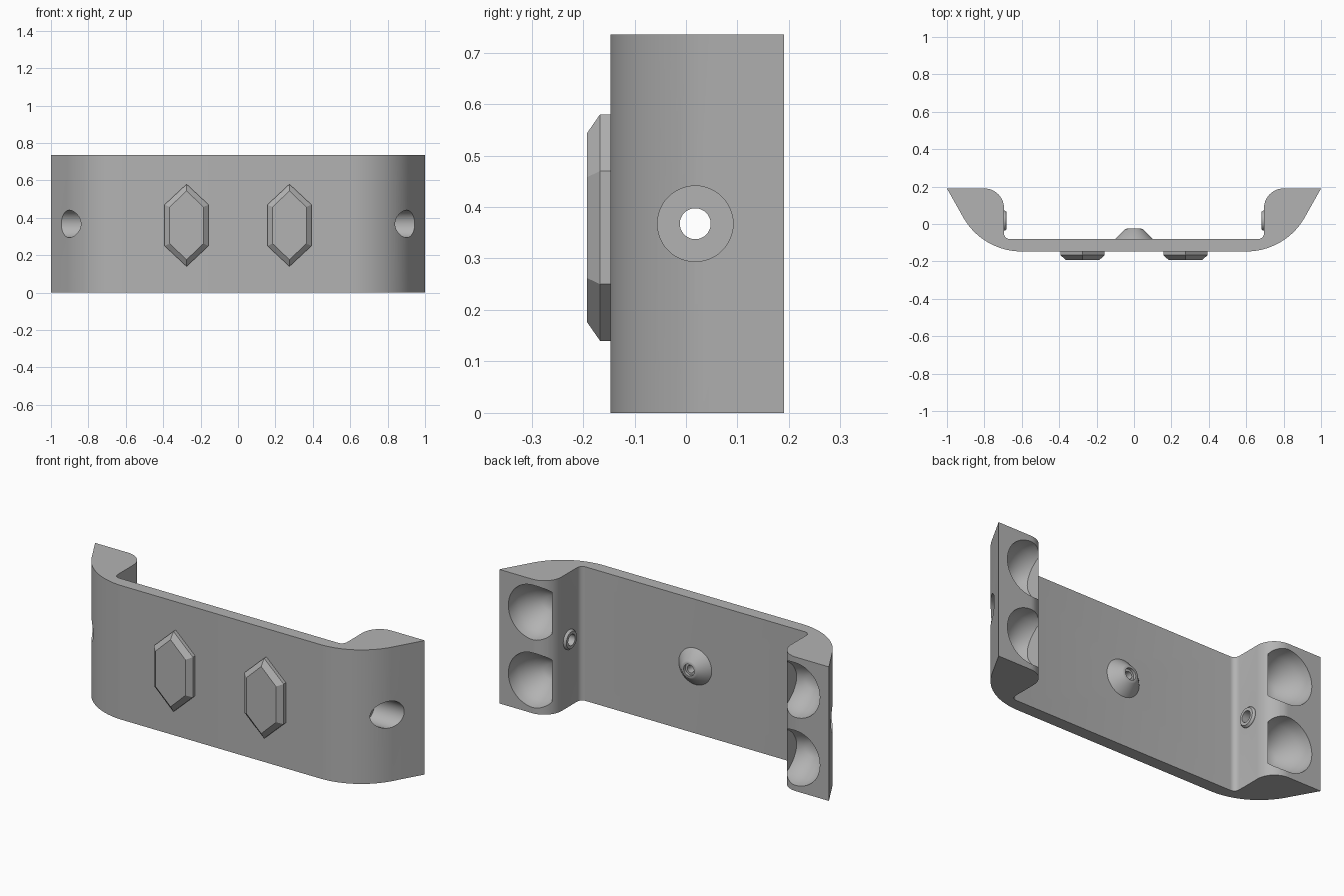
import bpy, bmesh, math
from mathutils import Vector, Matrix

cube = bpy.data.objects.get("Cube")
if cube:
    bpy.data.objects.remove(cube, do_unlink=True)

GREY = (0.45, 0.45, 0.45, 1)
mat = bpy.data.materials.new("plain grey")
mat.use_nodes = True
mat.diffuse_color = GREY
mat.node_tree.nodes["Principled BSDF"].inputs["Base Color"].default_value = GREY

HEIGHT = 0.735
MID = HEIGHT / 2
FRONT, BACK, INNER = -0.147, 0.19, -0.08


def finish(name, bm, transform=None):
    if transform:
        bmesh.ops.transform(bm, matrix=transform, verts=bm.verts)
    bmesh.ops.recalc_face_normals(bm, faces=bm.faces)
    mesh = bpy.data.meshes.new(name)
    bm.to_mesh(mesh)
    bm.free()
    mesh.materials.append(mat)
    ob = bpy.data.objects.new(name, mesh)
    bpy.context.collection.objects.link(ob)
    return ob


def loft(name, rings, transform=None):
    """Closed solid through rings of equal point count."""
    bm = bmesh.new()
    loops = [[bm.verts.new(p) for p in ring] for ring in rings]
    bm.faces.new(loops[0])
    bm.faces.new(loops[-1])
    for a, b in zip(loops, loops[1:]):
        for i in range(len(a)):
            j = (i + 1) % len(a)
            bm.faces.new((a[i], a[j], b[j], b[i]))
    return finish(name, bm, transform)


def turned(name, profile, origin, axis, steps=48):
    """Solid of revolution from (radius, distance) pairs along an axis."""
    rings = [[(r * math.cos(math.tau * i / steps), r * math.sin(math.tau * i / steps), d)
              for i in range(steps)] for r, d in profile]
    turn = Vector((0, 0, 1)).rotation_difference(Vector(axis)).to_matrix().to_4x4()
    return loft(name, rings, Matrix.Translation(origin) @ turn)


def arc(cx, cy, r, start, end, n):
    return [(cx + r * math.cos(math.radians(start + (end - start) * i / n)),
             cy + r * math.sin(math.radians(start + (end - start) * i / n)))
            for i in range(n + 1)]


def boolean(target, tool, operation):
    mod = target.modifiers.new("bool", "BOOLEAN")
    mod.operation, mod.solver, mod.object = operation, "EXACT", tool
    bpy.ops.object.select_all(action="DESELECT")
    bpy.context.view_layer.objects.active = target
    target.select_set(True)
    bpy.ops.object.modifier_apply(modifier=mod.name)
    bpy.data.objects.remove(tool, do_unlink=True)


def smooth(ob):
    bpy.ops.object.select_all(action="DESELECT")
    ob.select_set(True)
    bpy.context.view_layer.objects.active = ob
    bpy.ops.object.shade_smooth_by_angle(angle=math.radians(30))


# Bracket body: half outline mirrored, then extruded upward
half = arc(0.6, FRONT + 0.36, 0.36, -90, -30, 20)
half += [(1, BACK)]
half += arc(0.8, BACK - 0.105, 0.105, 90, 180, 14)
half += arc(0.665, INNER + 0.03, 0.03, 0, -90, 6)
outline = half + [(-x, y) for x, y in reversed(half)]
body = loft("bracket_body", [[(x, y, z) for x, y in outline] for z in (0, HEIGHT)])

for side in (1, -1):
    # Raised collar on the inner wall
    collar = turned("collar", [(0.055, 0.03), (0.053, -0.005), (0.046, -0.014)],
                    (side * 0.695, 0.018, MID), (side, 0, 0))
    # reversed profile direction is harmless: normals are recalculated
    boolean(body, collar, "UNION")
    # Stepped side bore
    bore = turned("side_bore", [(0.03, -0.1), (0.03, 0.07), (0.0735, 0.07), (0.0735, 0.4)],
                  (side * 0.695, 0.018, MID), (side, 0, 0))
    boolean(body, bore, "DIFFERENCE")
    # Two bowls in the back of each end, stopped by a flat inner wall
    for z in (MID - 0.186, MID + 0.186):
        bowl = turned("bowl", [(0.03, 0), (0.055, 0.012), (0.085, 0.035), (0.112, 0.065),
                               (0.135, 0.1), (0.147, 0.135), (0.15, 0.165), (0.15, 0.22)],
                      (side * 0.795, 0.025, z), (0, 1, 0))
        bm = bmesh.new()
        bmesh.ops.create_cube(bm, size=1)
        keep = finish("keep", bm, Matrix.Translation((side * 1.212, 0.1, z)))
        boolean(bowl, keep, "INTERSECT")
        boolean(body, bowl, "DIFFERENCE")

# Conical knob on the back with a stepped blind hole
knob = turned("knob", [(0.1, -0.01), (0.1, 0), (0.048, 0.052), (0.04, 0.055)],
              (0, INNER, MID), (0, 1, 0))
boolean(body, knob, "UNION")
socket = turned("socket", [(0.02, -0.03), (0.02, 0.04), (0.032, 0.04), (0.032, 0.1)],
                (0, INNER, MID), (0, 1, 0))
boolean(body, socket, "DIFFERENCE")
smooth(body)


# Bevelled hexagonal studs on the front
def hexagon(cx, y, w, h, s):
    zc = 0.36
    return [(cx + dx, y, zc + dz) for dx, dz in
            ((0, h), (w, s), (w, -s), (0, -h), (-w, -s), (-w, s))]


for side, label in ((1, "left"), (-1, "right")):
    cx = side * 0.275
    loft(label + "_front_stud", [hexagon(cx, FRONT + 0.01, 0.118, 0.22, 0.11),
                                 hexagon(cx, -0.167, 0.118, 0.22, 0.11),
                                 hexagon(cx, -0.192, 0.09, 0.184, 0.098)])
